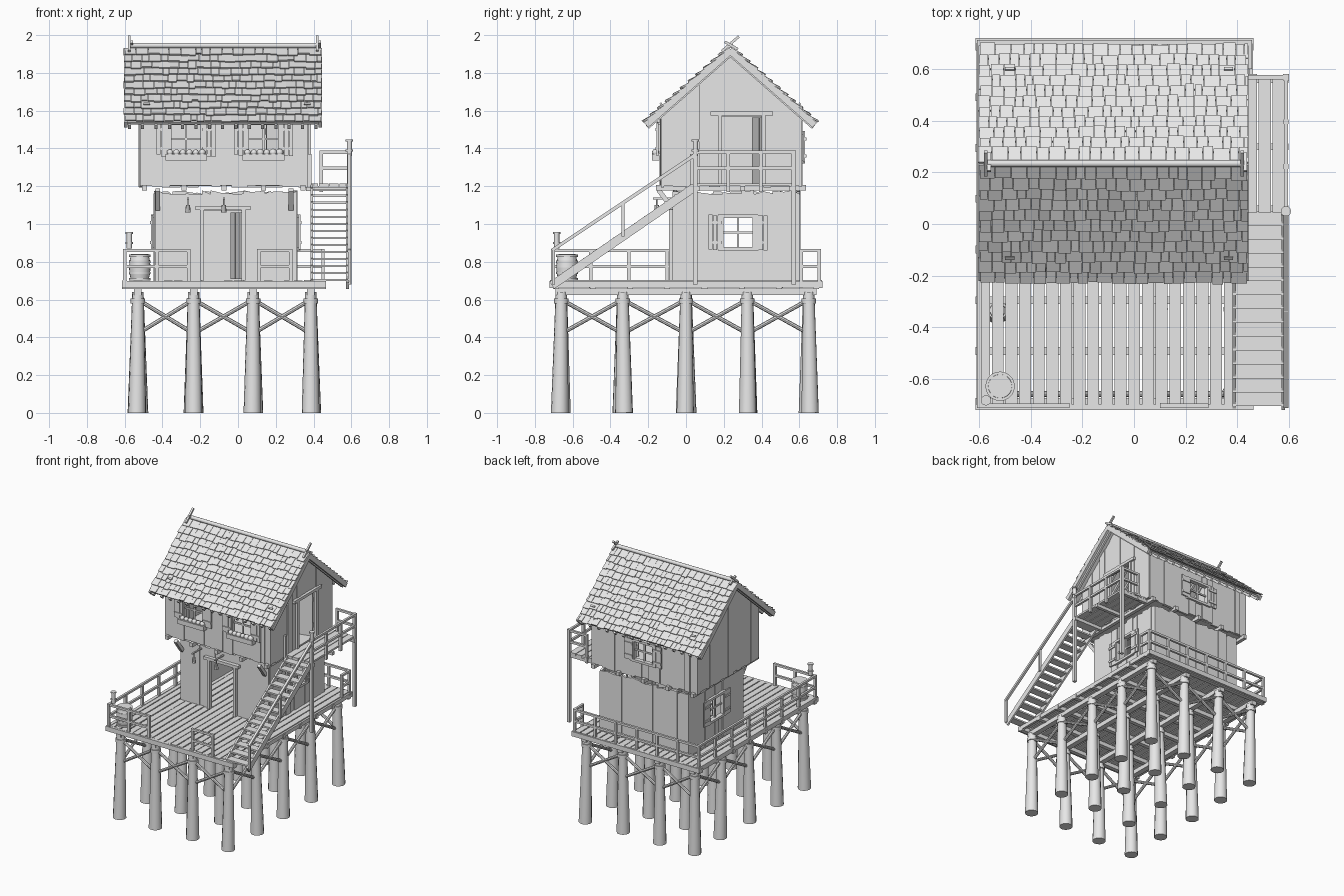
import bpy, bmesh, random
from mathutils import Vector

random.seed(4)
default_cube = bpy.data.objects.get("Cube")
if default_cube:
    bpy.data.objects.remove(default_cube)

wood = bpy.data.materials.new("pale_grey_wood")
wood.use_nodes = True
wood.diffuse_color = (.8, .8, .8, 1)
wood.node_tree.nodes["Principled BSDF"].inputs["Base Color"].default_value = wood.diffuse_color
X, Y, Z = Vector((1, 0, 0)), Vector((0, 1, 0)), Vector((0, 0, 1))
jitter = random.uniform


def finish(bm, name):
    bmesh.ops.recalc_face_normals(bm, faces=bm.faces)
    mesh = bpy.data.meshes.new(name)
    bm.to_mesh(mesh)
    bm.free()
    mesh.materials.append(wood)
    part = bpy.data.objects.new(name, mesh)
    bpy.context.collection.objects.link(part)
    bpy.ops.object.select_all(action='DESELECT')
    part.select_set(True)
    bpy.context.view_layer.objects.active = part
    bpy.ops.object.shade_smooth_by_angle(angle=.6)


def prism(bm, outline, depth):
    near = [bm.verts.new(p) for p in outline]
    far = [bm.verts.new(Vector(p) + depth) for p in outline]
    bm.faces.new(near)
    bm.faces.new(far[::-1])
    for i in range(len(near)):
        bm.faces.new((near[i - 1], near[i], far[i], far[i - 1]))


def slab(bm, p, a, b, c):
    prism(bm, [p, p + a, p + a + b, p + b], c)


def box(bm, lo, hi):
    lo, hi = Vector(lo), Vector(hi)
    d = hi - lo
    slab(bm, lo, X * d.x, Y * d.y, Z * d.z)


def beam(bm, a, b, w, h=None):
    a, b, h = Vector(a), Vector(b), h or w
    d = (b - a).normalized()
    side = X if abs(d.z) > .99 else d.cross(Z).normalized()
    up = side.cross(d)
    slab(bm, a - side * w / 2 - up * h / 2, side * w, up * h, b - a)


def rod(bm, a, b, r1, r2=None, sides=12):
    a, b = Vector(a), Vector(b)
    turn = (b - a).to_track_quat('Z', 'Y').to_matrix().to_4x4()
    turn.translation = (a + b) / 2
    bmesh.ops.create_cone(bm, cap_ends=True, segments=sides, radius1=r1,
                          radius2=r1 if r2 is None else r2, depth=(b - a).length, matrix=turn)


# Stilts, collars and cross braces
cols, rows = [-.53, -.235, .08, .385], [-.66, -.335, 0, .325, .65]
bm = bmesh.new()
for x in cols:
    for y in rows:
        rod(bm, (x + jitter(-.01, .01), y + jitter(-.01, .01), 0), (x, y, .64), .047, .03)
        rod(bm, (x, y, .58), (x, y, .605), .038)
finish(bm, "stilts")
bm = bmesh.new()
spans = [((a, y), (b, y)) for y in (rows[0], rows[-1]) for a, b in zip(cols, cols[1:])]
spans += [((x, a), (x, b)) for x in (cols[0], cols[-1]) for a, b in zip(rows, rows[1:])]
for a, b in spans:
    rod(bm, (*a, .6), (*b, .42), .011, sides=8)
    rod(bm, (*a, .42), (*b, .6), .011, sides=8)
finish(bm, "cross_braces")

# Deck frame and planks
bm = bmesh.new()
for x in cols:
    beam(bm, (x, -.69, .642), (x, .69, .642), .04, .035)
for i in range(8):
    y = -.69 + i * .197
    beam(bm, (-.615, y, .67), (.465, y, .67), .03)
for y in (-.712, .712):
    beam(bm, (-.615, y, .68), (.465, y, .68), .022, .036)
beam(bm, (-.6, -.72, .685), (-.6, .72, .685), .025, .036)
beam(bm, (.453, -.72, .68), (.453, .72, .68), .018, .03)
finish(bm, "deck_frame")
bm = bmesh.new()
for i in range(20):
    x = -.605 + i * .053
    box(bm, (x, -.715 + jitter(0, .015), .685), (x + .046, .715, .7 + jitter(-.003, .003)))
finish(bm, "deck_planks")


# Railings
def railing(bm, a, b, posts, low=.66, high=.86, width=.018):
    a, b = Vector((*a, 0)), Vector((*b, 0))
    for i in range(posts):
        p = a.lerp(b, i / (posts - 1))
        beam(bm, p + Z * low, p + Z * (high + .008), width)
    for z in (high, high - .085):
        beam(bm, a + Z * z, b + Z * z, width * .9)


bm = bmesh.new()
railing(bm, (-.6, -.705), (-.6, .705), 8)
railing(bm, (-.6, .705), (.45, .705), 7)
railing(bm, (-.6, -.705), (-.26, -.705), 3)
railing(bm, (.11, -.705), (.28, -.705), 2)
railing(bm, (.45, .61), (.45, .705), 2)
finish(bm, "deck_railing")


# Plank walls with openings given as (start, end, bottom, top)
def wall(bm, along, out, offset, lo, hi, base, top, holes=()):
    stops = sorted([lo, hi, .235] + [v for h in holes for v in h[:2]])
    stops = [s for s in stops if lo <= s <= hi]
    for s, e in zip(stops, stops[1:]):
        count = max(1, round((e - s) / .052))
        cuts = [s] + [s + (e - s) * (i + jitter(-.25, .25)) / count for i in range(1, count)] + [e]
        for a, b in zip(cuts, cuts[1:]):
            pieces = [(base - jitter(0, .012), None)]
            for h in holes:
                if h[0] < (a + b) / 2 < h[1]:
                    pieces = [(base, h[2])] * (h[2] > base + .01) + [(h[3], None)]
            for z, end in pieces:
                ends = [end or top(t) for t in (a, b)]
                spots = [(a, z), (b, z), (b, ends[1]), (a, ends[0])]
                lift = out * (offset - .014 - jitter(0, .004))
                prism(bm, [along * t + Z * h + lift for t, h in spots], out * jitter(.014, .022))


def lower_top(t):
    return 1.17 + jitter(-.015, .008)


def eave_top(t):
    return 1.56


def gable_top(t):
    return 1.903 - .876 * abs(t - .235)


side_window = (.19, .36, .87, 1.04)
bm = bmesh.new()
wall(bm, X, -Y, .065, -.44, .31, .7, lower_top, [(-.19, .03, .7, 1.07)])
wall(bm, X, Y, .6, -.44, .31, .7, lower_top)
for out, offset in ((X, .31), (-X, .44)):
    wall(bm, Y, out, offset, -.06, .6, .7, lower_top, [side_window])
finish(bm, "lower_walls")
front_windows = [-.275, .135]
bm = bmesh.new()
wall(bm, X, -Y, .135, -.52, .37, 1.205, eave_top, [(c - .085, c + .085, 1.37, 1.53) for c in front_windows])
wall(bm, X, Y, .61, -.52, .37, 1.205, eave_top, [(-.16, .01, 1.33, 1.48)])
wall(bm, Y, X, .37, -.13, .61, 1.205, gable_top, [(.18, .41, 1.2, 1.57)])
wall(bm, Y, -X, .52, -.13, .61, 1.205, gable_top)
finish(bm, "upper_walls")

# Upper floor, joists and diagonal brackets
bm = bmesh.new()
box(bm, (-.51, -.125, 1.2), (.36, .6, 1.212))
for i in range(5):
    x = -.495 + i * .21
    beam(bm, (x, -.16, 1.192), (x, .635, 1.192), .026, .03)
for x in (-.425, .28):
    beam(bm, (x, -.07, 1.08), (x, -.145, 1.18), .025)
finish(bm, "upper_floor")


# Windows: frame, glazing bars and plank shutters
def window(bm, centre, u, n, w, h):
    centre = Vector(centre)

    def plate(a, b, low, high, back, front):
        slab(bm, centre + u * a + Z * low + n * back, u * (b - a), Z * (high - low), n * (front - back))
    for z in (-h, h):
        plate(-w - .02, w + .02, z - .009, z + .009, -.015, .018)
    for s in (-w, w):
        plate(s - .008, s + .008, -h, h, -.015, .014)
    plate(-.006, .006, -h, h, -.01, 0)
    plate(-w, w, -.006, .006, -.01, 0)
    for side in (-1, 1):
        for k in range(3):
            a = side * (w + .012) + (k - 1 + side) * .024
            plate(a - .011, a + .011, -h - jitter(0, .012), h + jitter(0, .01), .008, .018)
        mid = side * (w + .036)
        for z in (-h * .6, h * .6):
            plate(mid - .034, mid + .034, z - .008, z + .008, .018, .025)


bm = bmesh.new()
for x in front_windows:
    window(bm, (x, -.137, 1.45), X, -Y, .085, .082)
window(bm, (-.075, .612, 1.405), X, Y, .085, .077)
window(bm, (.312, .275, .955), Y, X, .085, .087)
window(bm, (-.442, .275, .955), Y, -X, .085, .087)
finish(bm, "windows_and_shutters")
bm = bmesh.new()
for x in front_windows:
    box(bm, (x - .11, -.18, 1.335), (x + .11, -.14, 1.37))
    for k in range(6):
        spot = Vector((x - .085 + k * .034, -.16, 1.378))
        ball = bmesh.ops.create_icosphere(bm, subdivisions=2, radius=jitter(.016, .022))
        bmesh.ops.translate(bm, verts=ball["verts"], vec=spot)
finish(bm, "flower_boxes")

# Door frames and inward open doors
bm = bmesh.new()
for x in (-.19, .03):
    beam(bm, (x, -.075, .7), (x, -.075, 1.08), .022, .03)
beam(bm, (-.225, -.08, 1.085), (.065, -.08, 1.085), .03, .022)
for y in (.18, .41):
    beam(bm, (.375, y, 1.2), (.375, y, 1.58), .022)
beam(bm, (.38, .13, 1.585), (.38, .46, 1.585), .022)
finish(bm, "door_frames")
bm = bmesh.new()
for hinge, swing, height in (((.01, -.045, .71), Vector((-.05, .19, 0)), .35),
                             ((.35, .4, 1.215), Vector((-.2, -.05, 0)), .35)):
    hinge, thick = Vector(hinge), swing.cross(Z).normalized() * .012
    for k in range(4):
        slab(bm, hinge + swing * k / 4, swing * .24, Z * height, thick)
    for z in (.06, .26):
        slab(bm, hinge + Z * z + thick, swing, Z * .03, thick)
finish(bm, "open_doors")

# Roof boards, rafters, barge boards and overlapping shingles
ridge = Vector((0, .235, 1.925))
left, right = -.595, .435
roof, shingles = bmesh.new(), bmesh.new()
for s in (-1, 1):
    down = Vector((0, s, -.876)).normalized()
    up = Vector((0, s * .876, 1)).normalized()
    length = .59
    slab(roof, ridge + X * left, X * (right - left), down * length, up * -.014)
    for i in range(15):
        x = X * (left + .02 + i * .0705)
        beam(roof, ridge + x + up * -.02, ridge + x + down * (length + .012) + up * -.02, .016, .024)
    for x in (left, right):
        beam(roof, ridge + X * x - up * .008, ridge + X * x + down * (length + .01) - up * .008, .018, .034)
    for row in range(11):
        x = left - jitter(0, .012)
        while x < right:
            w = min(jitter(.03, .065), right + .01 - x)
            start = ridge + X * x + down * row * .0535
            end = down * (.062 + jitter(-.004, .008)) + up * jitter(.009, .015)
            slab(shingles, start + up * .002, X * (w - .002), end, up * .008)
            x += w
    for x in (-.5, .35):
        slab(shingles, ridge + X * x + down * .46 + up * .022, X * .035, down * .012, up * .008)
finish(roof, "roof_frame")
finish(shingles, "roof_shingles")
bm = bmesh.new()
rod(bm, (-.58, .235, 1.945), (.425, .235, 1.945), .014)
for x in (-.575, .42):
    beam(bm, (x, .19, 1.915), (x, .28, 1.993), .014)
    beam(bm, (x + .012, .275, 1.925), (x + .012, .205, 1.965), .014)
finish(bm, "ridge_log_and_finials")

# Staircase, landing and their handrails
foot, head = Vector((0, -.71, .675)), Vector((0, .045, 1.195))
bm = bmesh.new()
for x in (.39, .58):
    beam(bm, foot + X * x, head + X * x, .014, .045)
for i in range(14):
    p = foot.lerp(head, (i + .6) / 14)
    box(bm, (.385, p.y - .03, p.z), (.582, p.y + .03, p.z + .012))
finish(bm, "staircase")
bm = bmesh.new()
for i in range(4):
    x = .375 + i * .054
    box(bm, (x, .045, 1.2), (x + .049, .575 + jitter(-.01, .008), 1.214))
for y in (.06, .3, .56):
    beam(bm, (.36, y, 1.188), (.6, y, 1.188), .024)
finish(bm, "landing")
bm = bmesh.new()
outer = X * .59
railing(bm, (.59, .05), (.59, .57), 4, 1.17, 1.38)
railing(bm, (.44, .57), (.59, .57), 2, 1.17, 1.38)
for y in (.05, .57):
    beam(bm, (.59, y, .68), (.59, y, 1.39), .024)
beam(bm, (.38, .03, 1.19), (.38, .03, 1.37), .018)
beam(bm, foot + outer + Z * .185, head + outer + Z * .17, .018)
for t in (.01, .5):
    p = foot.lerp(head, t) + outer
    beam(bm, p, p + Z * .185, .016)
finish(bm, "stair_railing")

# Barrel with hoops
bm = bmesh.new()
radii = [.046, .054, .057, .054, .046]
centre = Vector((-.52, -.63, .7))
for k in range(4):
    rod(bm, centre + Z * k * .035, centre + Z * (k + 1) * .035, radii[k], radii[k + 1], 20)
for z in (.008, .04, .1, .132):
    rod(bm, centre + Z * (z - .006), centre + Z * (z + .006), .057, sides=20)
finish(bm, "barrel")

# Post lamps and hanging wall lamps
bm = bmesh.new()
for spot in ((-.575, -.685, .87), (.59, .05, 1.36)):
    p = Vector(spot)
    rod(bm, p, p + Z * .085, .014)
    for z in (.025, .078):
        rod(bm, p + Z * z, p + Z * (z + .01), .02)
for x in (-.265, -.075):
    beam(bm, (x, -.06, 1.135), (x, -.175, 1.135), .01)
    rod(bm, (x, -.155, 1.09), (x, -.155, 1.135), .004, sides=6)
    rod(bm, (x, -.155, 1.06), (x, -.155, 1.1), .015, .011, 8)
finish(bm, "lamps")
